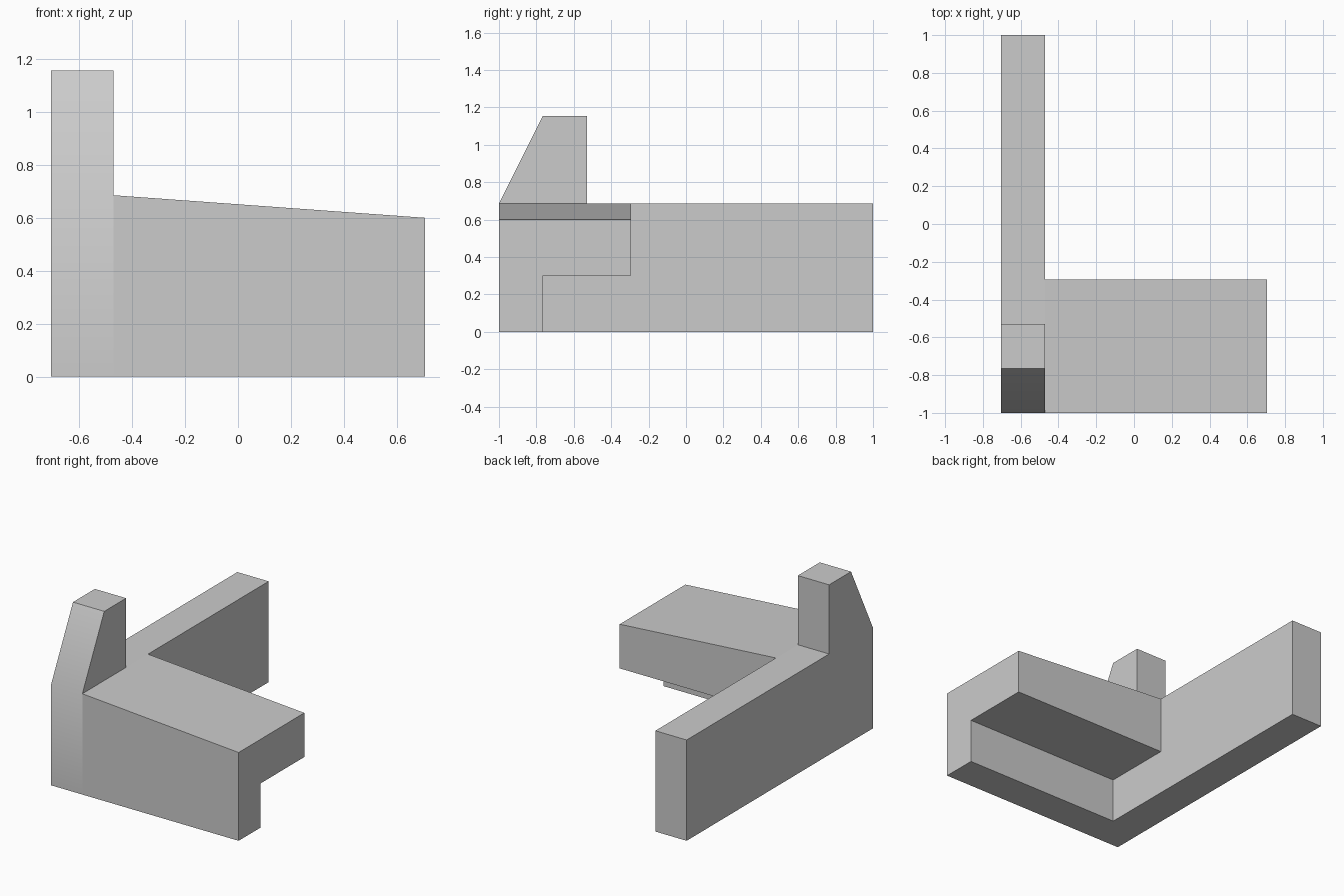
import bpy, bmesh, math

cube = bpy.data.objects.get("Cube")
if cube:
    bpy.data.objects.remove(cube, do_unlink=True)

# Plain grey material
grey = bpy.data.materials.new("light grey")
grey.use_nodes = True
colour = (0.6, 0.6, 0.6, 1)
grey.diffuse_color = colour
grey.node_tree.nodes["Principled BSDF"].inputs["Base Color"].default_value = colour

OUTER, INNER, END = -0.705, -0.47, 0.705    # x of wall faces and arm end
FRONT, PANEL, LEDGE, POST = -1.0, -0.765, -0.295, -0.53   # y positions
UNDER, TOP, PEAK, TIP = 0.30, 0.685, 1.155, 0.60          # z positions

bm = bmesh.new()
cache = {}


def section(points):
    """Face in the y-z plane that shares corners with its neighbours."""
    for p in points:
        if p not in cache:
            cache[p] = bm.verts.new((OUTER, *p))
    return bm.faces.new([cache[p] for p in points])


def extrude(faces, distance):
    """Extrude faces along x and return the new end faces."""
    geom = bmesh.ops.extrude_face_region(bm, geom=faces)["geom"]
    verts = [g for g in geom if isinstance(g, bmesh.types.BMVert)]
    bmesh.ops.translate(bm, verts=verts, vec=(distance, 0, 0))
    return [g for g in geom if isinstance(g, bmesh.types.BMFace)]


# Side wall in three regions: post, arm root and long wall
post = section([(FRONT, TOP), (POST, TOP), (POST, PEAK), (PANEL, PEAK)])
arm = section([(FRONT, 0), (PANEL, 0), (PANEL, UNDER), (LEDGE, UNDER),
               (LEDGE, TOP), (POST, TOP), (FRONT, TOP)])
wall = section([(PANEL, 0), (1.0, 0), (1.0, TOP), (LEDGE, TOP),
                (LEDGE, UNDER), (PANEL, UNDER)])
outer_faces = [post, arm, wall]
ends = extrude(outer_faces, INNER - OUTER)

# The extrusion leaves the outer side open or closed depending on its faces
if any(not f.is_valid for f in outer_faces) or any(e.is_boundary for e in bm.edges):
    bmesh.ops.holes_fill(bm, edges=[e for e in bm.edges if e.is_boundary])

# Arm with a ledge, its top falling towards the free end
root = [f for f in ends if min(v.co.z for v in f.verts) < 0.01
        and max(v.co.y for v in f.verts) < 0]
for face in extrude(root, END - INNER):
    for v in face.verts:
        if v.co.z > TOP - 0.01:
            v.co.z = TIP

# Merge flat regions into single faces
bmesh.ops.recalc_face_normals(bm, faces=bm.faces[:])
bmesh.ops.dissolve_limit(bm, angle_limit=math.radians(0.5),
                         verts=bm.verts[:], edges=bm.edges[:])
bmesh.ops.recalc_face_normals(bm, faces=bm.faces[:])

mesh = bpy.data.meshes.new("corner_block")
bm.to_mesh(mesh)
bm.free()
mesh.materials.append(grey)
block = bpy.data.objects.new("corner_block", mesh)
bpy.context.collection.objects.link(block)

# Soft blend between the front and the post's slope
bpy.ops.object.select_all(action="DESELECT")
block.select_set(True)
bpy.context.view_layer.objects.active = block
bpy.ops.object.shade_smooth_by_angle(angle=math.radians(30))
